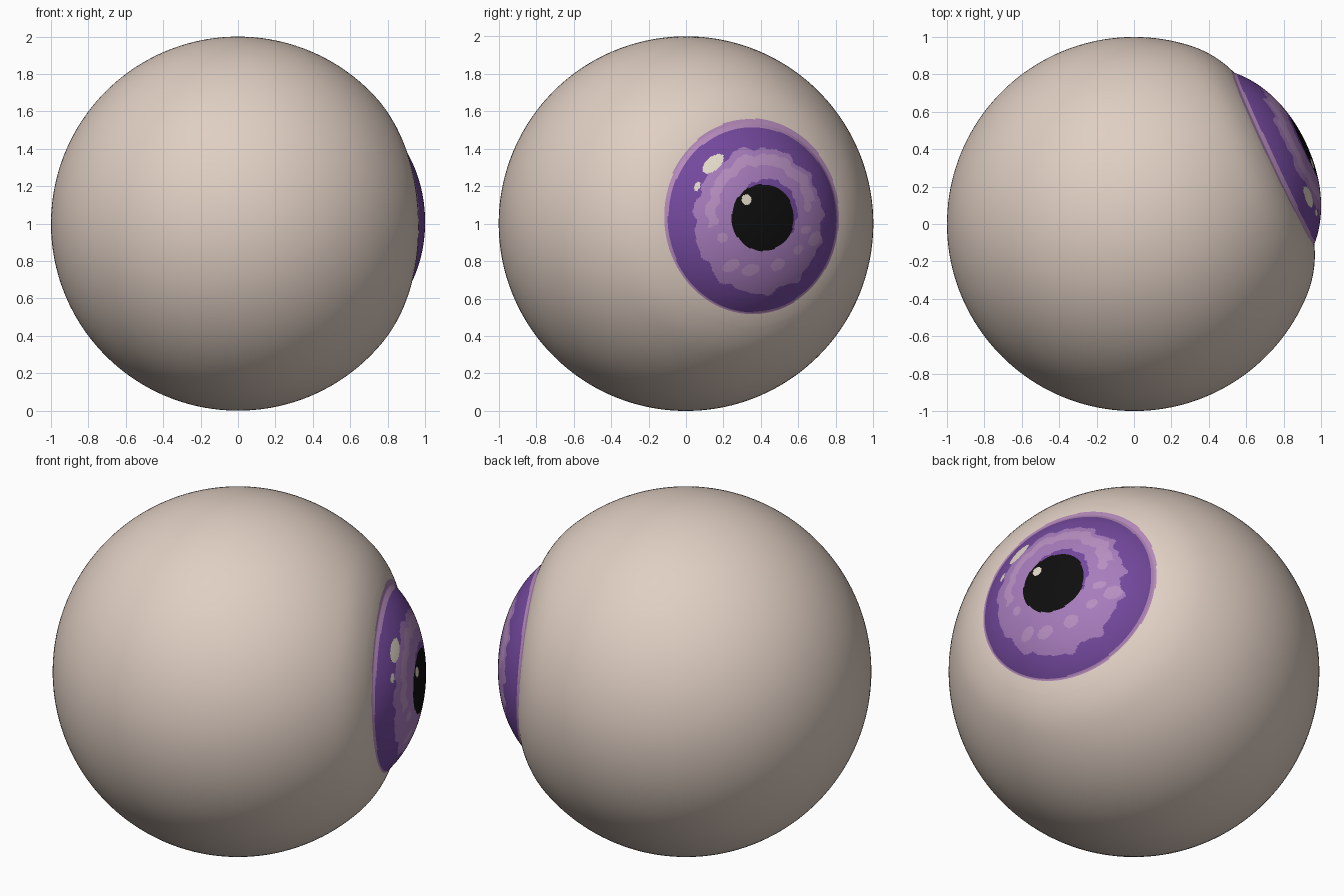
import bpy, bmesh, math
from mathutils import Vector

if "Cube" in bpy.data.objects:
    bpy.data.objects.remove(bpy.data.objects["Cube"])

# ---- materials (sRGB 0-255 turned to linear)
def lin(c):
    c /= 255
    return c / 12.92 if c <= 0.04045 else ((c + 0.055) / 1.055) ** 2.4

PALETTE = [("eye white", (224, 207, 195)), ("iris rim", (180, 137, 186)),
           ("dark purple", (116, 73, 158)), ("mid purple", (167, 124, 188)),
           ("light lilac", (184, 144, 194)), ("pupil black", (14, 14, 14)),
           ("highlight cream", (226, 217, 200))]
WHITE, RIM, DARK, MID, LIGHT, BLACK, CREAM = range(7)

mesh = bpy.data.meshes.new("eyeball")
eye = bpy.data.objects.new("eyeball", mesh)
bpy.context.collection.objects.link(eye)
for name, rgb in PALETTE:
    m = bpy.data.materials.new(name)
    m.diffuse_color = (*[lin(c) for c in rgb], 1)
    m.use_nodes = True
    m.node_tree.nodes["Principled BSDF"].inputs["Base Color"].default_value = m.diffuse_color
    mesh.materials.append(m)

# ---- gaze direction and local frame
az, el = math.radians(25), math.radians(2.0)
axis = Vector((math.cos(az) * math.cos(el), math.sin(az) * math.cos(el), math.sin(el)))
side = Vector((-math.sin(az), math.cos(az), 0))
up = axis.cross(side)
CENTRE = Vector((0, 0, 1))

# ---- radius by angle from the gaze: bulging cornea, groove, then round ball
def radius(deg):
    if deg < 31.5:
        return 1.016 - 0.046 * (deg / 31.5) ** 3
    t = min(1, (deg - 31.5) / 16)
    return 1 - 0.03 * (1 - t) ** 2

# ---- painted pattern, as ellipses in the side view (y, z)
def ell(y, z, cy, cz, ry, rz, tilt=0):
    c, s = math.cos(math.radians(tilt)), math.sin(math.radians(tilt))
    dy, dz = y - cy, z - cz
    return math.hypot((dy * c + dz * s) / ry, (dz * c - dy * s) / rz)

GLINTS = [(.145, 1.32, .068, .036, 40), (.06, 1.2, .014, .026, -20), (.323, 1.128, .026, .028, 0)]
SPOTS = [(.24, .775, .05, .03, 30), (.345, .752, .05, .03, 20), (.49, .78, .04, .03, 40),
         (.195, .925, .027, .027, 0), (.65, 1.09, .02, .026, 0), (.64, .967, .03, .02, 20),
         (.69, .92, .045, .03, 50), (.60, .86, .03, .02, 40)]

def colour(p):
    y, z = p.y, p.z
    if any(ell(y, z, *g) < 1 for g in GLINTS):
        return CREAM
    if ell(y, z, .41, 1.032, .166, .178) < 1:
        return BLACK
    a = math.atan2(z - 1.03, y - .4)
    wave = 1 + .022 * math.sin(11 * a) + .018 * math.sin(17 * a + 1) + .012 * math.sin(29 * a)
    if ell(y, z, .432, 1.056, .162, .182) < wave:
        return DARK
    if ell(y, z, .387, 1.016, .342, .39) < wave:
        if any(ell(y, z, *s) < 1 for s in SPOTS):
            return LIGHT
        band = ell(y, z, .405, 1.05, .3, .33) / wave
        return LIGHT if z > 1.0 + .25 * (y - .2) and .8 < band < .98 else MID
    if ell(y, z, .353, 1.022, .449, .493) < 1:
        return DARK
    if ell(y, z, .350, 1.038, .467, .522) < 1:
        return RIM
    return WHITE

# ---- eyeball: rings around the gaze axis, fine over the iris
SEG = 288
angles = [i * 0.35 for i in range(1, 104)] + [36.05 + (180 - 36.05) * i / 64 for i in range(1, 64)]
bm = bmesh.new()

def point(deg, k):
    t, a = math.radians(deg), 2 * math.pi * k / SEG
    d = axis * math.cos(t) + (side * math.cos(a) + up * math.sin(a)) * math.sin(t)
    return bm.verts.new(CENTRE + d * radius(deg))

front, back = point(0, 0), point(180, 0)
rings = [[point(d, k) for k in range(SEG)] for d in angles]
for k in range(SEG):
    n = (k + 1) % SEG
    bm.faces.new((front, rings[0][k], rings[0][n]))
    bm.faces.new((back, rings[-1][n], rings[-1][k]))
    for r0, r1 in zip(rings, rings[1:]):
        bm.faces.new((r0[k], r1[k], r1[n], r0[n]))
bmesh.ops.recalc_face_normals(bm, faces=bm.faces)
for f in bm.faces:
    f.smooth = True
    c = f.calc_center_median()
    if (c - CENTRE).angle(axis) < math.radians(36):
        f.material_index = colour(c)
bm.to_mesh(mesh)
bm.free()
